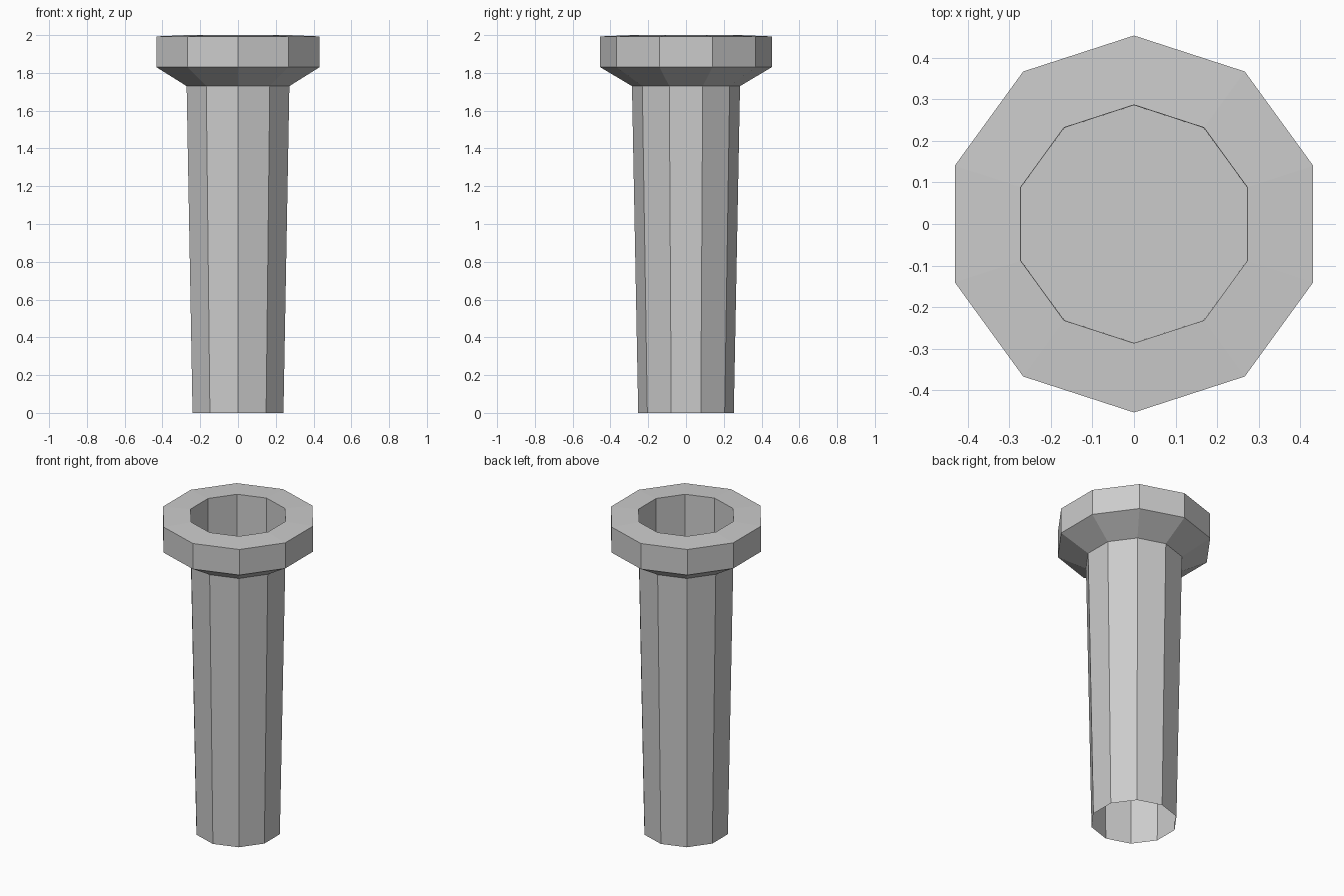
import bpy, bmesh, math

if "Cube" in bpy.data.objects:
    bpy.data.objects.remove(bpy.data.objects["Cube"])

SIDES = 10
# Profile (radius, z): open foot, tapered shaft, flared collar, rim, recess
PROFILE = [(0.253, 0.0), (0.286, 1.73), (0.454, 1.83),
           (0.454, 1.993), (0.287, 2.0), (0.286, 1.732)]


def ring(bm, radius, z):
    angles = [math.pi / 2 + 2 * math.pi * i / SIDES for i in range(SIDES)]
    return [bm.verts.new((radius * math.cos(a), radius * math.sin(a), z)) for a in angles]


bm = bmesh.new()
rings = [ring(bm, r, z) for r, z in PROFILE]

# Walls between neighbouring rings
for low, high in zip(rings, rings[1:]):
    for i in range(SIDES):
        j = (i + 1) % SIDES
        bm.faces.new((low[i], low[j], high[j], high[i]))

# Floor of the recess
bm.faces.new(rings[-1])

mesh = bpy.data.meshes.new("flared_pipe")
bm.to_mesh(mesh)
bm.free()
pipe = bpy.data.objects.new("flared_pipe", mesh)
bpy.context.collection.objects.link(pipe)
